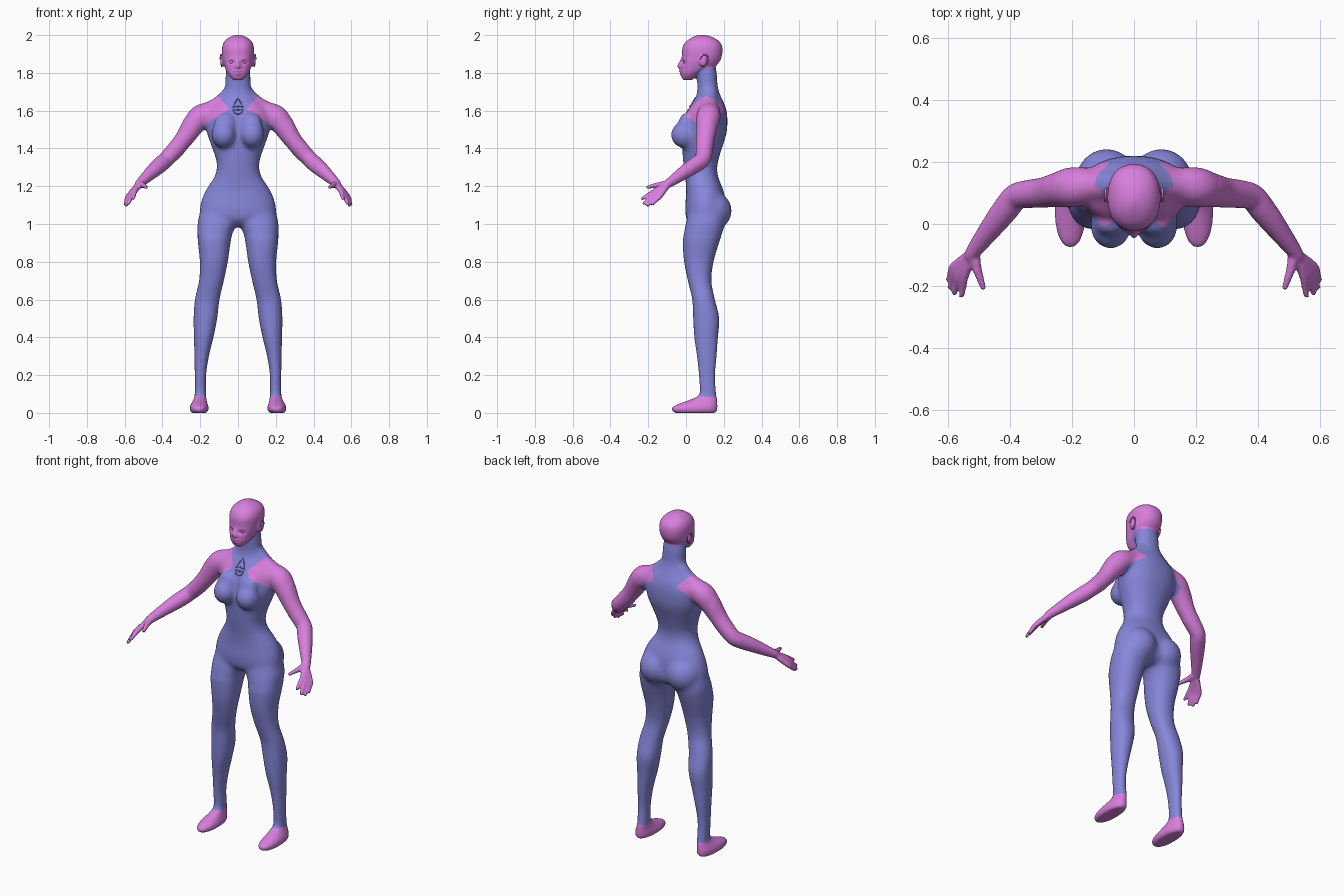
import bpy, bmesh, math
from mathutils import Vector, Matrix
from mathutils.bvhtree import BVHTree

if "Cube" in bpy.data.objects:
    bpy.data.objects.remove(bpy.data.objects["Cube"])

def material(name, col):
    m = bpy.data.materials.new(name)
    m.diffuse_color = (*col, 1)
    m.use_nodes = True
    m.node_tree.nodes["Principled BSDF"].inputs["Base Color"].default_value = m.diffuse_color
    return m

SKIN = material("skin", (0.69, 0.21, 0.72))
SUIT = material("suit", (0.24, 0.24, 0.71))
bm = bmesh.new()

def spline(rows, k=4):
    """Catmull-Rom through rows of numbers."""
    out = []
    for i in range(len(rows) - 1):
        a, b, c, d = (rows[min(max(j, 0), len(rows) - 1)] for j in range(i - 1, i + 3))
        for s in range(k):
            t = s / k
            out.append([0.5 * (2 * q + (r - p) * t + (2 * p - 5 * q + 4 * r - u) * t * t
                        + (3 * q - p - 3 * r + u) * t ** 3) for p, q, r, u in zip(a, b, c, d)])
    return out + [list(rows[-1])]

def skin_rings(rings):
    vs = [[bm.verts.new(p) for p in r] for r in rings]
    n = len(vs[0])
    for a, b in zip(vs, vs[1:]):
        for i in range(n):
            bm.faces.new((a[i], a[(i + 1) % n], b[(i + 1) % n], b[i]))
    bm.faces.new(vs[0][::-1])
    bm.faces.new(vs[-1])

def spow(v, e):
    return math.copysign(abs(v) ** e, v)

def stack(rows, e=2.0, n=40, side=1):
    """Loft of rows (z, x0, x1, y0, y1) with superellipse sections."""
    rings = []
    for z, x0, x1, y0, y1 in spline(rows):
        rings.append([Vector((side * ((x0 + x1) / 2 + (x1 - x0) / 2 * spow(math.cos(t), 2 / e)),
                              (y0 + y1) / 2 + (y1 - y0) / 2 * spow(math.sin(t), 2 / e), z))
                      for t in (2 * math.pi * i / n for i in range(n))])
    skin_rings(rings)

def tube(rows, side=1, n=20):
    """Round limb through (x, y, z, radius)."""
    pts = spline(rows)
    rings = []
    for i, p in enumerate(pts):
        d = Vector(pts[min(i + 1, len(pts) - 1)][:3]) - Vector(pts[max(i - 1, 0)][:3])
        q = d.to_track_quat('Z', 'Y')
        ring = [Vector(p[:3]) + q @ Vector((math.cos(t), math.sin(t), 0)) * p[3]
                for t in (2 * math.pi * j / n for j in range(n))]
        rings.append([Vector((v.x * side, v.y, v.z)) for v in ring])
    skin_rings(rings)

def blob(c, r):
    bmesh.ops.create_uvsphere(bm, u_segments=32, v_segments=20, radius=1,
                              matrix=Matrix.Translation(c) @ Matrix.Diagonal((*r, 1)))

# torso and neck: z, half width, front, back
torso = [(.985, .09, .05, .16), (1.02, .19, .005, .205), (1.08, .203, -.005, .21), (1.15, .185, 0, .205),
         (1.2, .158, 0, .19), (1.25, .125, -.005, .17), (1.3, .112, -.012, .165), (1.35, .119, -.017, .175),
         (1.41, .14, -.02, .193), (1.48, .164, -.018, .215), (1.55, .174, -.004, .22), (1.6, .165, .008, .215),
         (1.64, .125, .033, .202), (1.68, .083, .055, .183), (1.73, .068, .06, .168), (1.8, .064, .056, .162),
         (1.86, .055, .06, .15)]
stack([(z, -w, w, f, b) for z, w, f, b in torso], 2.2)

# head: z, half width, front, back
head = [(1.762, .024, -.014, .03), (1.775, .038, -.023, .05), (1.80, .057, -.029, .09), (1.83, .07, -.03, .15),
        (1.86, .079, -.027, .178), (1.89, .084, -.022, .19), (1.93, .085, -.02, .193), (1.96, .076, -.005, .182),
        (1.982, .056, .022, .155), (1.995, .032, .048, .125), (2.002, .01, .07, .095)]
stack([(z, -w, w, f, b) for z, w, f, b in head], 2.25)

# nose and lips
tube([(0, -.018, 1.875, .007), (0, -.03, 1.852, .009), (0, -.036, 1.836, .012), (0, -.026, 1.826, .009)])
blob((0, -.03, 1.834), (.017, .009, .008))
blob((0, -.028, 1.809), (.021, .010, .006))
blob((0, -.026, 1.796), (.018, .010, .006))

# leg and foot: z, inner x, outer x, front, back
leg = [(0, .168, .246, -.06, .155), (.012, .157, .254, -.075, .165), (.03, .155, .255, -.073, .167),
       (.045, .16, .25, -.045, .167), (.062, .165, .24, 0, .166), (.08, .168, .232, .045, .164),
       (.105, .169, .229, .072, .159), (.2, .169, .229, .068, .154), (.3, .154, .231, .058, .162),
       (.4, .13, .233, .044, .169), (.5, .11, .235, .038, .176), (.6, .098, .228, .033, .153),
       (.7, .075, .206, .01, .134), (.8, .054, .202, -.01, .146), (.9, .04, .212, -.017, .175),
       (.96, .026, .215, -.01, .195), (1.01, 0, .214, .0, .205), (1.08, .01, .195, .02, .2)]
# arm and hand
arm = [(.1, .125, 1.6, .05), (.19, .12, 1.572, .066), (.235, .112, 1.525, .06), (.285, .102, 1.45, .05),
       (.335, .097, 1.39, .046), (.38, .088, 1.343, .043), (.41, .052, 1.315, .043), (.45, 0, 1.28, .038),
       (.515, -.085, 1.22, .025), (.53, -.11, 1.205, .02)]
fingers = [((.545, -.165, 1.175), (.556, -.236, 1.132)), ((.56, -.162, 1.163), (.58, -.228, 1.105)),
           ((.572, -.152, 1.152), (.594, -.208, 1.094)), ((.58, -.137, 1.148), (.599, -.182, 1.102))]
for s in (1, -1):
    stack(leg, 2.2, side=s)
    tube(arm, s, 28)
    tube([(.03, .122, 1.70, .045), (.1, .123, 1.632, .046), (.18, .122, 1.58, .055)], s)
    for k, t in fingers:
        mid = [(a + b) / 2 for a, b in zip(k, t)]
        tube([(.52, -.095, 1.213, .018), (*k, .0145), (*mid, .0115), (*t, .009)], s, 12)
    tube([(.515, -.095, 1.213, .02), (.507, -.14, 1.207, .016), (.494, -.18, 1.2, .012),
          (.484, -.21, 1.193, .009)], s, 12)
    blob((s * .075, -.008, 1.472), (.066, .073, .072))       # breast
    blob((s * .07, -.002, 1.52), (.06, .04, .07))            # upper slope
    blob((s * .088, .135, 1.07), (.102, .108, .105))         # buttock
    blob((s * .082, .09, 1.865), (.012, .022, .032))         # ear base

# fuse all volumes into one skin
bmesh.ops.recalc_face_normals(bm, faces=bm.faces)
raw = bpy.data.meshes.new("raw")
bm.to_mesh(raw)
bm.free()
tmp = bpy.data.objects.new("raw", raw)
bpy.context.collection.objects.link(tmp)
mod = tmp.modifiers.new("fuse", 'REMESH')
mod.mode = 'VOXEL'
mod.voxel_size = 0.006
fused = bpy.data.meshes.new_from_object(tmp.evaluated_get(bpy.context.evaluated_depsgraph_get()))
bpy.data.objects.remove(tmp)

body = bmesh.new()
body.from_mesh(fused)
trunk = [v for v in body.verts if .93 < v.co.z < 1.74 and abs(v.co.x) < .28]
limbs = [v for v in body.verts if abs(v.co.x) < .46 and v.co.z < 1.76]
for verts, count in ((trunk, 28), (limbs, 5), (list(body.verts), 2)):
    for _ in range(count):
        bmesh.ops.smooth_vert(body, verts=verts, factor=0.5, use_axis_x=True, use_axis_y=True, use_axis_z=True)

# eye sockets and mouth line
for v in body.verts:
    x, y, z = v.co
    if z > 1.75 and y < .04:
        v.co.y += .013 * math.exp(-((abs(x) - .034) / .016) ** 2 - ((z - 1.857) / .009) ** 2)
        if abs(x) < .022:
            v.co.y += .004 * math.exp(-((z - 1.8025) / .003) ** 2)

def region(c):
    x, y, z = abs(c.x), c.y, c.z
    if z < .088:
        return "feet"
    if z > 1.74 and (y < .045 or z > 1.775 + min(max((y - .03) * 1.2, 0), .05)):
        return "head"
    if z > 1.04:
        edge = (.075 if y > .12 else .045) + (.9 * (z - 1.61) if z > 1.61 else 1.5 * (1.61 - z))
        if x > (min(edge, .19) if z > 1.25 else .27) and z < 1.74:
            return "arms"
    return "bodysuit"

tree = BVHTree.FromBMesh(body)
for name in ("bodysuit", "head", "arms", "feet"):
    part = body.copy()
    bmesh.ops.delete(part, geom=[f for f in part.faces if region(f.calc_center_median()) != name],
                     context='FACES')
    me = bpy.data.meshes.new(name)
    part.to_mesh(me)
    part.free()
    me.shade_smooth()
    me.materials.append(SUIT if name == "bodysuit" else SKIN)
    bpy.context.collection.objects.link(bpy.data.objects.new(name, me))

def wire(name, pts, r, mat, cyclic):
    cu = bpy.data.curves.new(name, 'CURVE')
    cu.dimensions = '3D'
    cu.bevel_depth = r
    cu.bevel_resolution = 2
    sp = cu.splines.new('POLY')
    sp.points.add(len(pts) - 1)
    for p, q in zip(sp.points, pts):
        p.co = (*q, 1)
    sp.use_cyclic_u = cyclic
    cu.materials.append(mat)
    bpy.context.collection.objects.link(bpy.data.objects.new(name, cu))

# neckline keyhole trims laid on the chest
for name, loop in (("upper_keyhole_trim", [(0, 1.668), (.014, 1.645), (.027, 1.618), (0, 1.624), (-.027, 1.618), (-.014, 1.645)]),
                   ("lower_keyhole_trim", [(-.027, 1.607), (0, 1.604), (.027, 1.607), (.018, 1.588), (0, 1.58), (-.018, 1.588)])):
    pts = []
    for x, z in loop:
        hit = tree.ray_cast(Vector((x, -1, z)), Vector((0, 1, 0)))[0]
        pts.append((x, (hit.y if hit else .02) - .001, z))
    wire(name, pts, .0035, SUIT, True)

# ear rims and eyes
for s, tag in ((1, "left"), (-1, "right")):
    rim = [(s * (.089 + .004 * math.sin(a * .5)), .094 + .021 * math.cos(a) + .006 * math.sin(a),
            1.866 + .031 * math.sin(a)) for a in (math.radians(d) for d in range(-110, 171, 20))]
    wire(tag + "_ear_rim", rim, .004, SKIN, False)
    eb = bmesh.new()
    bmesh.ops.create_uvsphere(eb, u_segments=20, v_segments=12, radius=.0115,
                              matrix=Matrix.Translation((s * .034, -.003, 1.857)))
    me = bpy.data.meshes.new(tag + "_eye")
    eb.to_mesh(me)
    eb.free()
    me.shade_smooth()
    me.materials.append(SKIN)
    bpy.context.collection.objects.link(bpy.data.objects.new(tag + "_eye", me))
body.free()
